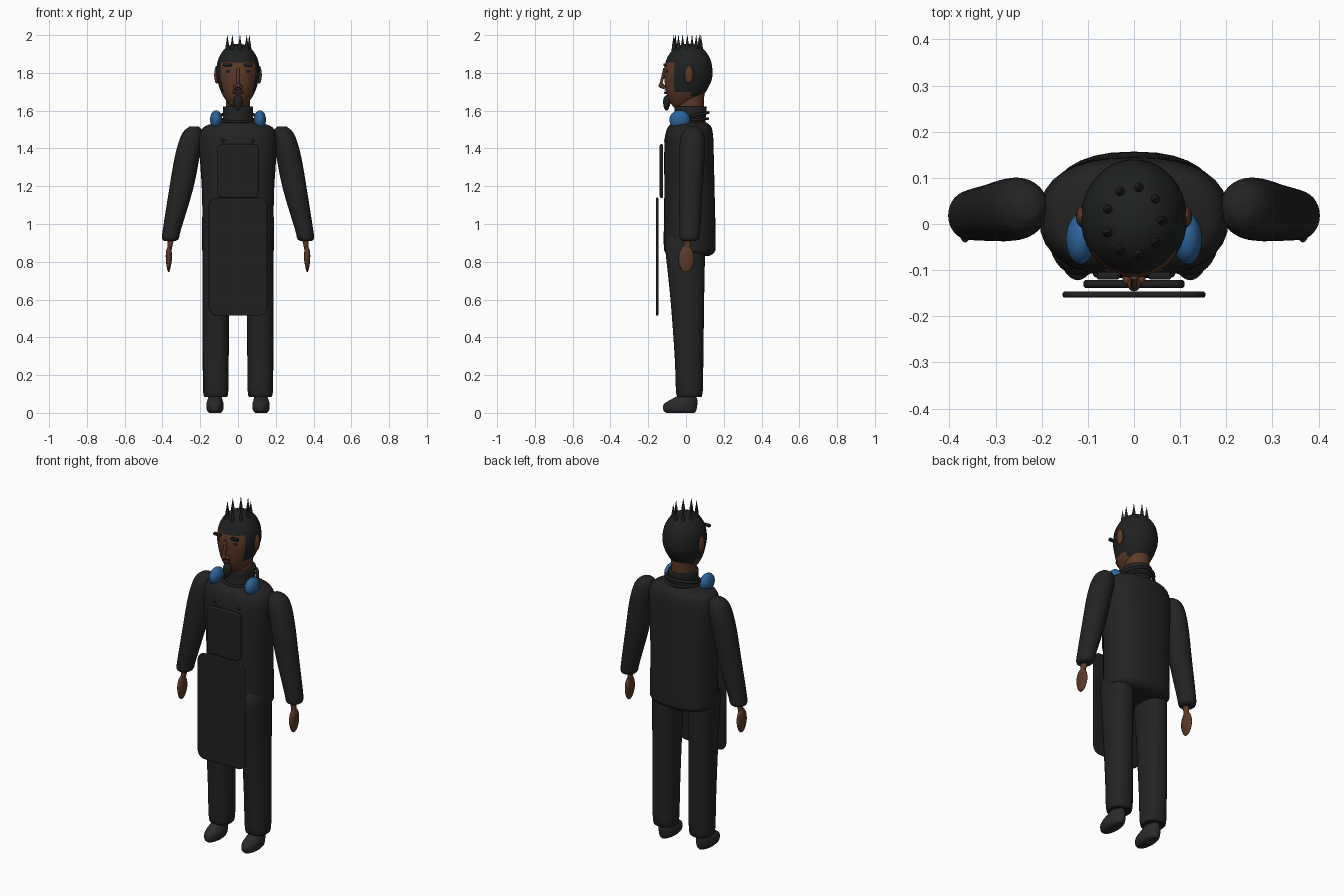
import bpy, bmesh, math
from mathutils import Vector, Matrix

if "Cube" in bpy.data.objects:
    bpy.data.objects.remove(bpy.data.objects["Cube"], do_unlink=True)


def material(name, rgb):
    m = bpy.data.materials.new(name)
    m.use_nodes = True
    m.diffuse_color = (*rgb, 1)
    m.node_tree.nodes["Principled BSDF"].inputs["Base Color"].default_value = (*rgb, 1)
    return m


CLOTH = material("black cloth", (0.017, 0.017, 0.017))
APRON = material("apron black", (0.014, 0.014, 0.014))
HAIR = material("hair black", (0.014, 0.015, 0.015))
SHOE = material("shoe black", (0.024, 0.024, 0.024))
SKIN = material("brown skin", (0.11, 0.042, 0.022))
LIP = material("dark lip", (0.05, 0.018, 0.012))
BLUE = material("blue", (0.025, 0.125, 0.32))


def finish(name, bm, mat, angle=50):
    bmesh.ops.recalc_face_normals(bm, faces=bm.faces)
    me = bpy.data.meshes.new(name)
    bm.to_mesh(me)
    bm.free()
    me.materials.append(mat)
    ob = bpy.data.objects.new(name, me)
    bpy.context.collection.objects.link(ob)
    bpy.ops.object.select_all(action="DESELECT")
    ob.select_set(True)
    bpy.context.view_layer.objects.active = ob
    bpy.ops.object.shade_smooth_by_angle(angle=math.radians(angle))
    return ob


def spline(a, b, c, d, t):
    return b + (c - a) * (t / 2) + (2 * a - 5 * b + 4 * c - d) * (t * t / 2) \
        + (3 * b - a - 3 * c + d) * (t ** 3 / 2)


def loft(name, rings, mat, power=2.0, side=1, steps=4, segs=32):
    """Rings are (z, centre x, half width, front y, back y), joined smoothly."""
    rows = [Vector(r) for r in rings]
    n = len(rows)
    dense = []
    for i in range(n - 1):
        a, b, c, d = rows[max(i - 1, 0)], rows[i], rows[i + 1], rows[min(i + 2, n - 1)]
        dense += [spline(a, b, c, d, k / steps) for k in range(steps)]
    dense.append(rows[-1])
    bm = bmesh.new()
    loops = []
    for z, cx, rx, y0, y1 in dense:
        loop = []
        for k in range(segs):
            t = math.tau * k / segs
            c, s = math.cos(t), math.sin(t)
            x = math.copysign(abs(c) ** (2 / power), c) * rx + cx
            y = math.copysign(abs(s) ** (2 / power), s) * (y1 - y0) / 2 + (y0 + y1) / 2
            loop.append(bm.verts.new((x * side, y, z)))
        loops.append(loop)
    for p, q in zip(loops, loops[1:]):
        for k in range(segs):
            j = (k + 1) % segs
            bm.faces.new((p[k], p[j], q[j], q[k]))
    bm.faces.new(loops[0])
    bm.faces.new(loops[-1])
    return finish(name, bm, mat)


def ball(name, centre, size, mat):
    bm = bmesh.new()
    bmesh.ops.create_uvsphere(bm, u_segments=24, v_segments=14, radius=1)
    bmesh.ops.transform(bm, verts=bm.verts,
                        matrix=Matrix.Translation(centre) @ Matrix.Diagonal((*size, 1)))
    return finish(name, bm, mat)


def panel(name, centre, size, corner, edge, mat):
    """Upright plate with rounded corners and softened rims."""
    bm = bmesh.new()
    bmesh.ops.create_cube(bm, size=1)
    bmesh.ops.transform(bm, verts=bm.verts,
                        matrix=Matrix.Translation(centre) @ Matrix.Diagonal((*size, 1)))
    deep = [e for e in bm.edges if abs(e.verts[0].co.y - e.verts[1].co.y) > size[1] / 2]
    bmesh.ops.bevel(bm, geom=deep, offset=corner, segments=6, profile=0.5, affect="EDGES")
    ob = finish(name, bm, mat)
    mod = ob.modifiers.new("soft rim", "BEVEL")
    mod.width, mod.segments = edge, 3
    return ob


def tube(name, points, radius, mat, cyclic=False):
    cu = bpy.data.curves.new(name, "CURVE")
    cu.dimensions = "3D"
    cu.bevel_depth = radius
    cu.bevel_resolution = 3
    cu.use_fill_caps = True
    sp = cu.splines.new("POLY")
    sp.points.add(len(points) - 1)
    for p, co in zip(sp.points, points):
        p.co = (*co, 1)
    sp.use_cyclic_u = cyclic
    cu.materials.append(mat)
    ob = bpy.data.objects.new(name, cu)
    bpy.context.collection.objects.link(ob)


# Torso and collar
loft("jacket", [(0.83, 0, 0.15, -0.08, 0.12), (0.85, 0, 0.185, -0.11, 0.15),
                (0.9, 0, 0.19, -0.118, 0.157), (1.15, 0, 0.19, -0.115, 0.152),
                (1.4, 0, 0.205, -0.115, 0.146), (1.48, 0, 0.2, -0.108, 0.142),
                (1.52, 0, 0.17, -0.09, 0.13), (1.54, 0, 0.09, -0.06, 0.1)], CLOTH, power=2.4)
loft("collar", [(1.52, 0, 0.085, -0.065, 0.1), (1.57, 0, 0.078, -0.06, 0.105),
                (1.615, 0, 0.08, -0.06, 0.11), (1.622, 0, 0.075, -0.055, 0.106)], CLOTH)
loft("neck", [(1.52, 0, 0.066, -0.05, 0.09), (1.64, 0, 0.064, -0.05, 0.095),
              (1.74, 0, 0.07, -0.04, 0.1)], SKIN)

# Limbs, mirrored
for s, label in ((1, "left"), (-1, "right")):
    loft(label + "_trouser_leg",
         [(0.085, 0.118, 0.05, -0.035, 0.07), (0.105, 0.118, 0.066, -0.052, 0.088),
          (0.3, 0.118, 0.069, -0.06, 0.092), (0.6, 0.118, 0.07, -0.082, 0.096),
          (0.82, 0.118, 0.07, -0.105, 0.1), (0.9, 0.115, 0.068, -0.11, 0.1),
          (0.96, 0.11, 0.05, -0.08, 0.08)], CLOTH, power=2.3, side=s)
    loft(label + "_shoe",
         [(0, 0.122, 0.032, -0.105, 0.045), (0.015, 0.122, 0.043, -0.12, 0.055),
          (0.045, 0.122, 0.046, -0.118, 0.06), (0.068, 0.122, 0.04, -0.085, 0.06),
          (0.1, 0.12, 0.03, -0.025, 0.05)], SHOE, side=s)
    loft(label + "_sleeve",
         [(0.91, 0.36, 0.028, -0.015, 0.05), (0.922, 0.358, 0.044, -0.032, 0.068),
          (0.97, 0.35, 0.048, -0.035, 0.075), (1.18, 0.302, 0.063, -0.037, 0.088),
          (1.34, 0.272, 0.066, -0.037, 0.098), (1.44, 0.25, 0.062, -0.032, 0.1),
          (1.49, 0.238, 0.05, -0.018, 0.088), (1.515, 0.232, 0.026, 0.01, 0.06)],
         CLOTH, side=s)
    loft(label + "_wrist", [(0.85, 0.364, 0.01, -0.012, 0.02),
                            (0.93, 0.355, 0.018, -0.01, 0.03)], SKIN, side=s)
    loft(label + "_hand",
         [(0.745, 0.367, 0.003, -0.01, 0.012), (0.765, 0.367, 0.009, -0.028, 0.032),
          (0.81, 0.366, 0.016, -0.04, 0.044), (0.855, 0.366, 0.015, -0.032, 0.036),
          (0.885, 0.364, 0.006, -0.012, 0.016)], SKIN, side=s)

    # Headphone cup, ear and face details
    ball(label + "_headphone_cup", (s * 0.116, -0.033, 1.552), (0.032, 0.055, 0.05), BLUE)
    ball(label + "_ear", (s * 0.112, 0.016, 1.79), (0.014, 0.023, 0.047), SKIN)
    panel(label + "_eyebrow", (s * 0.056, -0.112, 1.843), (0.048, 0.016, 0.016),
          0.005, 0.003, HAIR)
    ball(label + "_eye", (s * 0.046, -0.099, 1.808), (0.018, 0.008, 0.007), HAIR)
    ball(label + "_nostril", (s * 0.014, -0.119, 1.726), (0.011, 0.014, 0.011), SKIN)
    ball(label + "_apron_button", (s * 0.08, -0.108, 1.44), (0.009, 0.008, 0.009), APRON)

# Head, hair coloured by region
head = loft("head", [(1.61, 0, 0.016, -0.055, 0.0), (1.63, 0, 0.045, -0.075, 0.035),
                     (1.66, 0, 0.068, -0.092, 0.07), (1.7, 0, 0.09, -0.105, 0.105),
                     (1.76, 0, 0.109, -0.114, 0.135), (1.81, 0, 0.115, -0.116, 0.14),
                     (1.87, 0, 0.105, -0.104, 0.13), (1.92, 0, 0.077, -0.073, 0.098),
                     (1.945, 0, 0.045, -0.035, 0.06), (1.954, 0, 0.012, -0.002, 0.024)],
            SKIN, segs=40)
head.data.materials.append(HAIR)
for f in head.data.polygons:
    c = f.center
    if c.z > 1.86 or (c.y > -0.055 and c.z > 1.7) or (c.y > 0.03 and c.z > 1.672):
        f.material_index = 1

# Nose, mouth and beard
tube("nose_bridge", [(0, -0.113, 1.825), (0, -0.124, 1.775), (0, -0.134, 1.737)], 0.008, SKIN)
ball("nose_tip", (0, -0.13, 1.733), (0.014, 0.016, 0.013), SKIN)
ball("mouth", (0, -0.108, 1.695), (0.028, 0.008, 0.007), LIP)
ball("moustache", (0, -0.109, 1.709), (0.028, 0.006, 0.003), HAIR)
loft("goatee", [(1.6, 0, 0.005, -0.108, -0.098), (1.62, 0, 0.016, -0.118, -0.088),
                (1.65, 0, 0.025, -0.121, -0.08), (1.67, 0, 0.019, -0.117, -0.08),
                (1.682, 0, 0.006, -0.106, -0.09)], HAIR)

# Ring of hair spikes
for k in range(9):
    a = math.radians(40 * k)
    x, y = 0.06 * math.cos(a), 0.007 + 0.073 * math.sin(a)
    loft("hair_spike", [(z, x, r, y - r, y + r) for z, r in
                        ((1.9, 0.007), (1.915, 0.011), (1.945, 0.009), (1.975, 0.004),
                         (2.0, 0.001))], HAIR, segs=12, steps=3)

# Headphone band and cord round the neck
arc = [math.pi * k / 24 for k in range(25)]
tube("headphone_band", [(0.105 * math.cos(a), -0.02 + 0.137 * math.sin(a),
                         1.56 + 0.03 * math.sin(a)) for a in arc], 0.008, CLOTH)
tube("headphone_cord", [(0.094 * math.cos(2 * a), 0.022 + 0.094 * math.sin(2 * a),
                         1.55 + 0.008 * math.sin(2 * a)) for a in arc[:-1]],
     0.007, CLOTH, cyclic=True)

# Apron with raised bib and rim
panel("apron_bib", (0, -0.13, 1.28), (0.22, 0.018, 0.285), 0.03, 0.007, APRON)
panel("apron_skirt", (0, -0.153, 0.827), (0.31, 0.013, 0.625), 0.045, 0.005, APRON)
